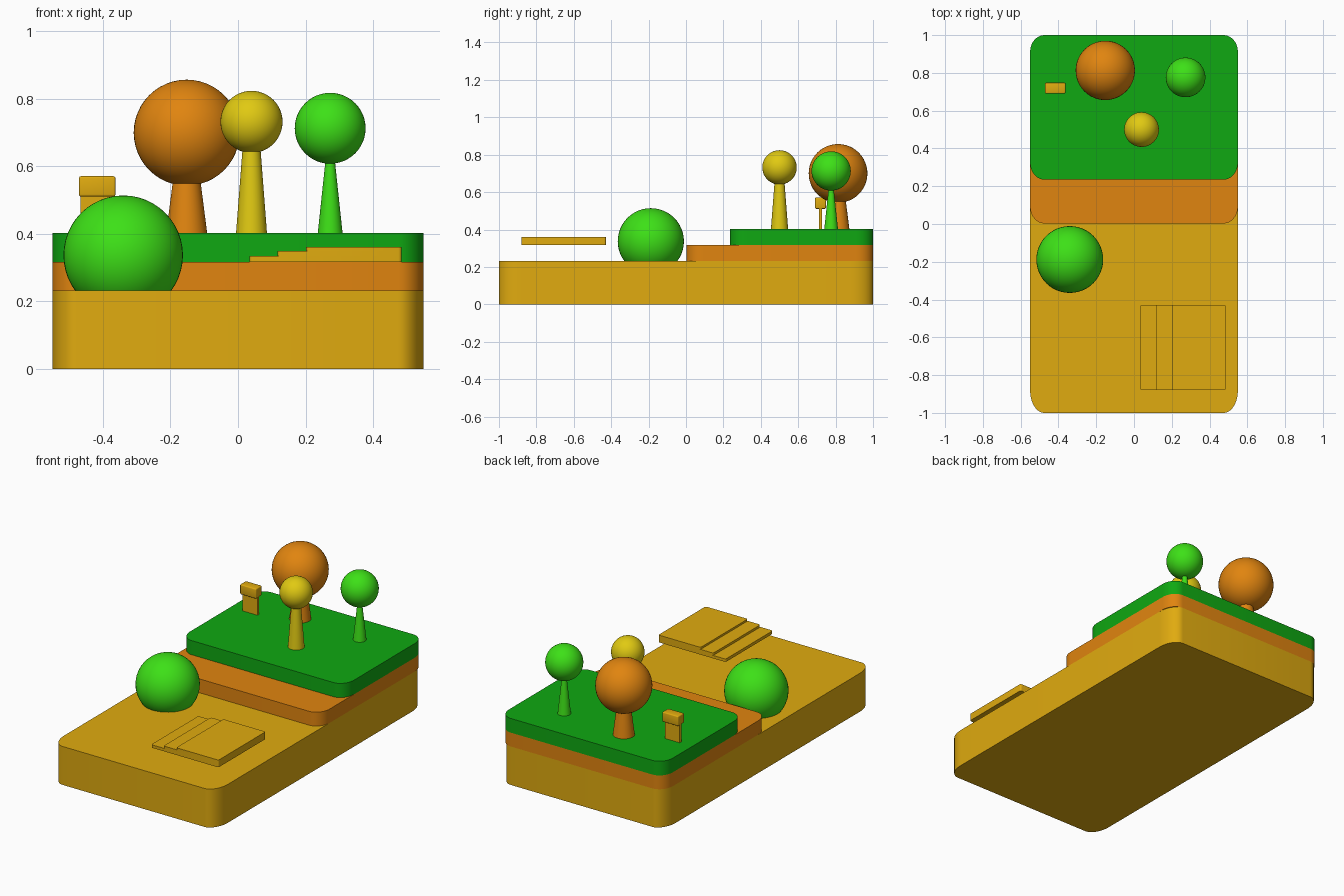
import bpy, bmesh, math

if "Cube" in bpy.data.objects:
    bpy.data.objects.remove(bpy.data.objects["Cube"])

def material(name, r, g, b):
    lin = lambda c: c / 12.92 if c < 0.04045 else ((c + 0.055) / 1.055) ** 2.4
    m = bpy.data.materials.new(name)
    m.diffuse_color = (lin(r), lin(g), lin(b), 1)
    m.use_nodes = True
    m.node_tree.nodes["Principled BSDF"].inputs["Base Color"].default_value = m.diffuse_color
    return m

gold = material("gold", 0.88, 0.67, 0.06)
orange = material("orange", 0.88, 0.52, 0.06)
yellow = material("yellow", 0.88, 0.79, 0.07)
leaf_green = material("leaf green", 0.24, 0.88, 0.09)
lawn_green = material("lawn green", 0.06, 0.66, 0.07)

def finish(name, bm, mat):
    bmesh.ops.recalc_face_normals(bm, faces=bm.faces)
    me = bpy.data.meshes.new(name)
    bm.to_mesh(me)
    bm.free()
    me.materials.append(mat)
    me.shade_smooth()
    me.set_sharp_from_angle(angle=math.radians(35))
    ob = bpy.data.objects.new(name, me)
    bpy.context.collection.objects.link(ob)
    return ob

def slab(name, x, y, z, mat, rx, ry, steps=10):
    """Box with elliptical vertical corners; x, y, z are (min, max)."""
    bm = bmesh.new()
    ring = []
    corners = [(x[1] - rx, y[1] - ry), (x[0] + rx, y[1] - ry),
               (x[0] + rx, y[0] + ry), (x[1] - rx, y[0] + ry)]
    for i, (cx, cy) in enumerate(corners):
        for s in range(steps + 1):
            a = (i + s / steps) * math.pi / 2
            ring.append(bm.verts.new((cx + rx * math.cos(a), cy + ry * math.sin(a), z[0])))
    face = bm.faces.new(ring)
    ext = bmesh.ops.extrude_face_region(bm, geom=[face])
    top = [v for v in ext["geom"] if isinstance(v, bmesh.types.BMVert)]
    bmesh.ops.translate(bm, verts=top, vec=(0, 0, z[1] - z[0]))
    if face.is_valid is False or len([f for f in bm.faces if len(f.verts) > 4]) < 2:
        bm.faces.new(ring)
    return finish(name, bm, mat)

def box(name, x, y, z, mat, bevel=0.0):
    bm = bmesh.new()
    bmesh.ops.create_cube(bm, size=1)
    for v in bm.verts:
        v.co = [(lo + hi) / 2 + c * (hi - lo) for c, (lo, hi) in zip(v.co, (x, y, z))]
    if bevel:
        bmesh.ops.bevel(bm, geom=bm.edges[:], offset=bevel, segments=3,
                        profile=0.5, affect='EDGES')
    return finish(name, bm, mat)

def ball(name, loc, r, mat):
    bm = bmesh.new()
    bmesh.ops.create_uvsphere(bm, u_segments=48, v_segments=24, radius=r)
    ob = finish(name, bm, mat)
    ob.location = loc
    return ob

def tree(name, x, y, z, r, r_foot, r_neck, mat):
    """Tapered trunk from the lawn up into a round crown."""
    foot = 0.40
    bm = bmesh.new()
    neck = z - r * 0.92
    bmesh.ops.create_cone(bm, cap_ends=True, segments=40, radius1=r_foot,
                          radius2=r_neck, depth=neck - foot)
    trunk = finish(name + "_trunk", bm, mat)
    trunk.location = (x, y, (neck + foot) / 2)
    ball(name + "_crown", (x, y, z), r, mat)

# Ground terraces
slab("base_terrace", (-0.55, 0.55), (-1, 1), (0, 0.233), gold, 0.075, 0.12)
slab("middle_terrace", (-0.55, 0.55), (0.003, 1), (0.233, 0.317), orange, 0.075, 0.09)
slab("upper_lawn", (-0.55, 0.55), (0.235, 1), (0.317, 0.403), lawn_green, 0.075, 0.09)

# Trees and bush
tree("orange_tree", -0.152, 0.813, 0.70, 0.157, 0.061, 0.041, orange)
tree("yellow_tree", 0.04, 0.50, 0.732, 0.092, 0.046, 0.027, yellow)
tree("green_tree", 0.273, 0.776, 0.713, 0.105, 0.037, 0.014, leaf_green)
ball("round_bush", (-0.34, -0.188, 0.337), 0.177, leaf_green)

# Small post with a block head
box("post_panel", (-0.467, -0.367), (0.712, 0.727), (0.39, 0.515), gold)
box("post_head", (-0.471, -0.363), (0.690, 0.748), (0.511, 0.571), gold, 0.006)

# Floating stepped deck
steps = [(0.034, 0.317, 0.335), (0.117, 0.335, 0.349), (0.202, 0.349, 0.361)]
for i, (x0, z0, z1) in enumerate(steps):
    slab(f"deck_step_{i + 1}", (x0, 0.485), (-0.88, -0.428), (z0, z1), gold, 0.01, 0.01, 4)
